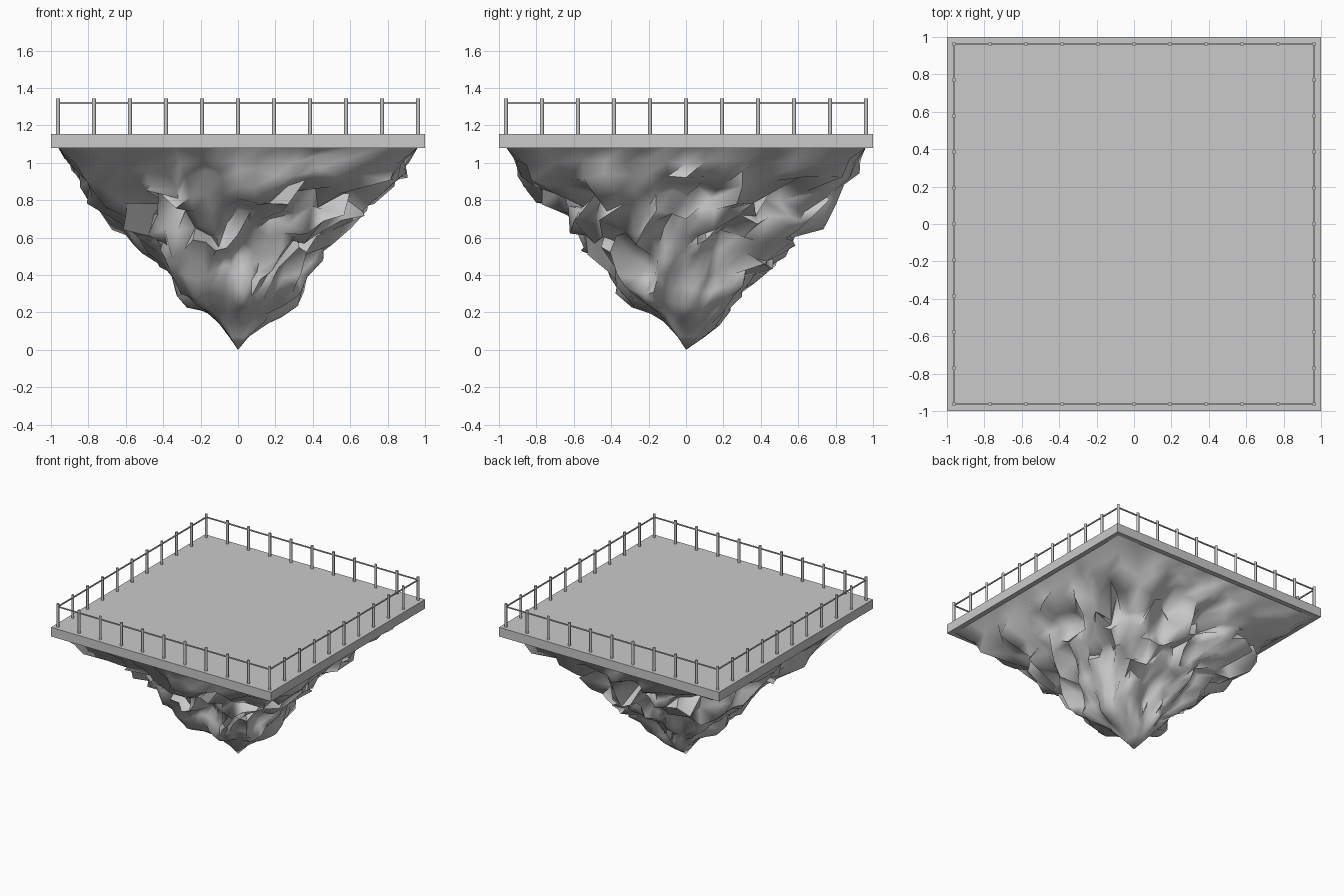
import bpy, bmesh, math
from mathutils import Vector, noise

cube = bpy.data.objects.get("Cube")
if cube:
    bpy.data.objects.remove(cube, do_unlink=True)

grey = bpy.data.materials.new("stone grey")
grey.use_nodes = True
tone = (0.59, 0.59, 0.59, 1)
grey.diffuse_color = tone
grey.node_tree.nodes["Principled BSDF"].inputs["Base Color"].default_value = tone

SLAB_BOTTOM, SLAB_TOP = 1.08, 1.155
POST_TOP, RAIL_Z, FENCE = 1.345, 1.32, 0.963


def finish(bm, name, smooth_angle=None):
    bmesh.ops.recalc_face_normals(bm, faces=bm.faces)
    mesh = bpy.data.meshes.new(name)
    bm.to_mesh(mesh)
    bm.free()
    mesh.materials.append(grey)
    obj = bpy.data.objects.new(name, mesh)
    bpy.context.collection.objects.link(obj)
    if smooth_angle:
        bpy.ops.object.select_all(action='DESELECT')
        obj.select_set(True)
        bpy.context.view_layer.objects.active = obj
        bpy.ops.object.shade_smooth_by_angle(angle=math.radians(smooth_angle))
    return obj


def add_box(bm, size, centre):
    verts = bmesh.ops.create_cube(bm, size=1)["verts"]
    bmesh.ops.scale(bm, vec=size, verts=verts)
    bmesh.ops.translate(bm, vec=centre, verts=verts)


# Square platform
bm = bmesh.new()
add_box(bm, (2, 2, SLAB_TOP - SLAB_BOTTOM), (0, 0, (SLAB_TOP + SLAB_BOTTOM) / 2))
finish(bm, "platform_slab")

# Fence posts, evenly spaced around the edge
bm = bmesh.new()
GAPS = 10
for i in range(GAPS):
    along = -FENCE + 2 * FENCE * i / GAPS
    for x, y in ((along, -FENCE), (FENCE, along), (-along, FENCE), (-FENCE, -along)):
        verts = bmesh.ops.create_cone(bm, cap_ends=True, segments=8, radius1=0.011,
                                      radius2=0.011, depth=POST_TOP - SLAB_TOP)["verts"]
        bmesh.ops.translate(bm, vec=(x, y, (POST_TOP + SLAB_TOP) / 2), verts=verts)
finish(bm, "fence_posts", 50)

# Thin handrail on all four sides
bm = bmesh.new()
for side in (-1, 1):
    add_box(bm, (2 * FENCE, 0.009, 0.009), (0, side * FENCE, RAIL_Z))
    add_box(bm, (0.009, 2 * FENCE, 0.009), (side * FENCE, 0, RAIL_Z))
finish(bm, "handrail", 30)

# Half-widths of the hanging rock by height, one list per side
LEVELS = (1.08, 0.9, 0.75, 0.6, 0.45, 0.3, 0.18, 0.08, 0)
LEFT = (0.96, 0.9, 0.78, 0.55, 0.46, 0.36, 0.25, 0.07, 0)
RIGHT = (0.96, 0.9, 0.81, 0.59, 0.45, 0.32, 0.15, 0.06, 0)
FRONT = (0.96, 0.92, 0.78, 0.61, 0.51, 0.38, 0.2, 0.06, 0)
BACK = (0.96, 0.92, 0.86, 0.61, 0.5, 0.34, 0.23, 0.12, 0)


def width(profile, z):
    for i in range(len(LEVELS) - 1):
        if z >= LEVELS[i + 1]:
            t = (z - LEVELS[i + 1]) / (LEVELS[i] - LEVELS[i + 1])
            return profile[i + 1] + t * (profile[i] - profile[i + 1])
    return 0


def rock_point(angle, z):
    c, s = math.cos(angle), math.sin(angle)
    m = max(abs(c), abs(s))
    x = c / m * width(LEFT if c > 0 else RIGHT, z)
    y = s / m * width(FRONT if s < 0 else BACK, z)
    # Folds cut inwards, corners round off, ledges sag; all fade at rim and tip
    p = Vector((x, y, z))
    fade = min(1, (SLAB_BOTTOM - z) * 4, z * 6)
    fold = abs(noise.noise(p * 3.2 + Vector((4, 1, 7)))) * 0.45
    crag = abs(noise.noise(p * 8 + Vector((2, 9, 3)))) * 0.28
    corner = 0.14 * (min(abs(c), abs(s)) / m) ** 2
    sag = noise.noise(p * 5 + Vector((8, 5, 1))) * 0.15 * min(1, z * 1.6)
    shrink = 1 - fade * min(0.45, fold + crag + corner)
    return (x * shrink, y * shrink, max(0.01, z + fade * sag))


# Craggy inverted rock, built as rings closing to a point
bm = bmesh.new()
SEGMENTS, RINGS = 56, 16
rings = []
for r in range(RINGS):
    z = SLAB_BOTTOM * (1 - r / RINGS)
    rings.append([bm.verts.new(rock_point(math.tau * k / SEGMENTS, z)) for k in range(SEGMENTS)])
tip = bm.verts.new((0, 0, 0))
for upper, lower in zip(rings, rings[1:]):
    for k in range(SEGMENTS):
        n = (k + 1) % SEGMENTS
        bm.faces.new((upper[k], upper[n], lower[k]))
        bm.faces.new((upper[n], lower[n], lower[k]))
for k in range(SEGMENTS):
    bm.faces.new((rings[-1][k], rings[-1][(k + 1) % SEGMENTS], tip))
finish(bm, "hanging_rock", 70)
